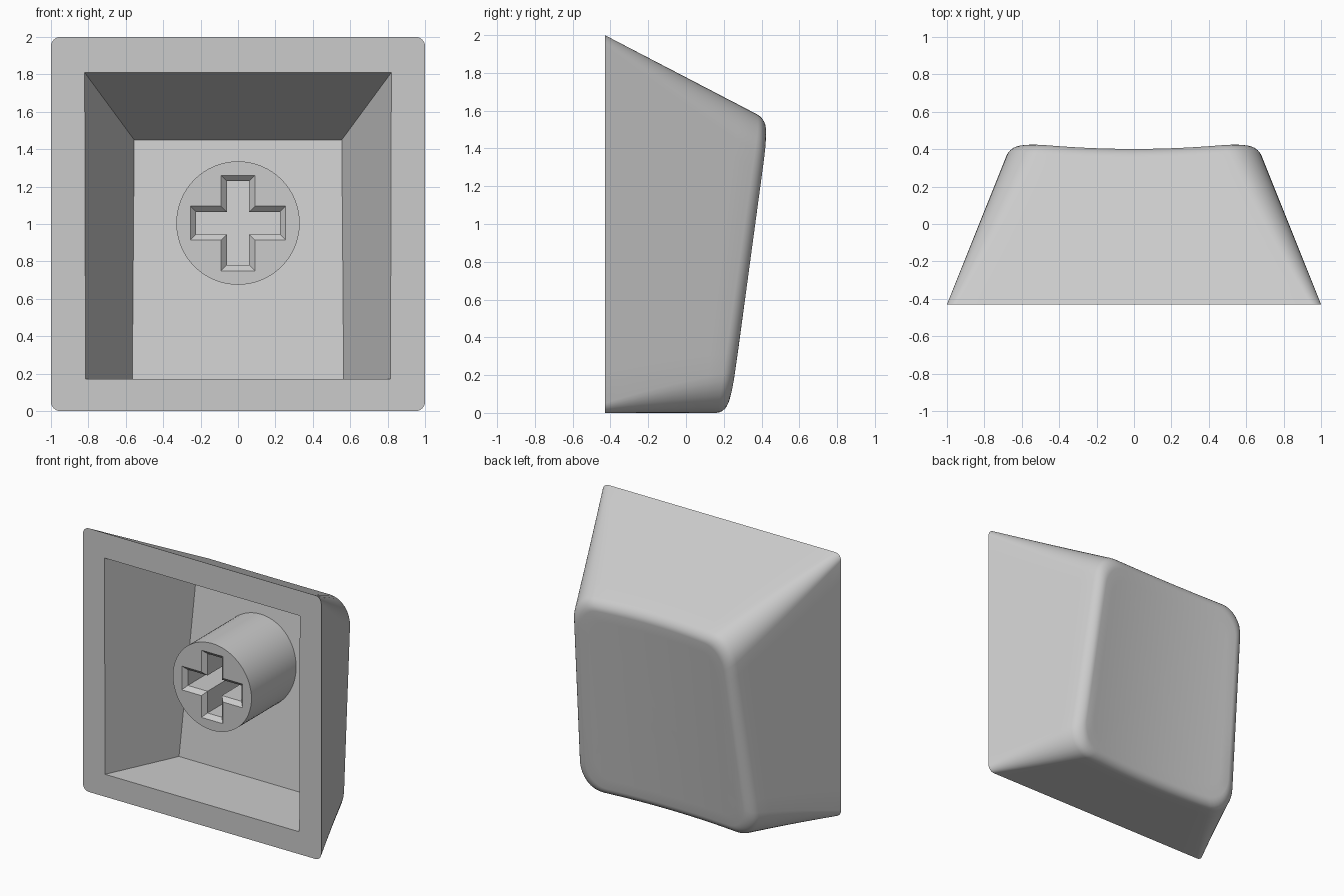
import bpy, bmesh, math

cube = bpy.data.objects.get("Cube")
if cube:
    bpy.data.objects.remove(cube, do_unlink=True)

BASE = -0.43      # plane of the open side
FILLET = 0.06     # rounding around the dished face

grey = bpy.data.materials.new("light grey plastic")
grey.use_nodes = True
grey.diffuse_color = (0.6, 0.6, 0.6, 1)
grey.node_tree.nodes["Principled BSDF"].inputs["Base Color"].default_value = (0.6, 0.6, 0.6, 1)


def dish(x, z):
    """Slanted outer face, hollowed sideways like a cylinder."""
    return 0.187 + 0.142 * z + 0.035 * min((x / 0.6) ** 2, 1.2)


def floor(z):
    """Slanted floor of the cavity."""
    return 0.10 + 0.148 * (z - 0.17)


def rounded_square(r, arc=8, side=12):
    """Unit square outline with rounded corners and subdivided sides."""
    pts = []
    for q in range(4):
        turn = q * math.pi / 2
        c, s = math.cos(turn), math.sin(turn)
        quarter = [(1 - r + r * math.cos(i / arc * math.pi / 2),
                    1 - r + r * math.sin(i / arc * math.pi / 2)) for i in range(arc + 1)]
        quarter += [((1 - r) * (1 - 2 * i / side), 1) for i in range(1, side)]
        pts += [(a * c - b * s, a * s + b * c) for a, b in quarter]
    return pts


def wall(a, b, y, inset=0.0):
    """Point on the tapered body at depth y."""
    half = 1 - 0.4 * (y - BASE)
    mid = (2 - 0.52 * (y - BASE)) / 2
    return a * (half - inset), mid + b * (mid - inset)


def rim_point(a, b, t, drop=0.0, inset=0.0, scale=1.0):
    """Point a fraction t of the way from the base to the dished face."""
    y = 0.35
    for _ in range(6):
        x, z = wall(a, b, y, inset)
        y = dish(x, z) - drop
    if t < 1:
        y = BASE + (y - BASE) * t
        x, z = wall(a, b, y)
    elif scale < 1:
        x, z = x * scale, 0.78 + (z - 0.78) * scale
        y = dish(x, z)
    return x, y, z


def add_ring(bm, pts):
    return [bm.verts.new(p) for p in pts]


def bridge(bm, lower, upper):
    n = len(lower)
    for i in range(n):
        j = (i + 1) % n
        bm.faces.new((lower[i], lower[j], upper[j], upper[i]))


def fill_between(bm, outer, inner):
    """Flat face between an outline and the hole inside it."""
    edges = []
    for ring in (outer, inner):
        for i, v in enumerate(ring):
            w = ring[(i + 1) % len(ring)]
            edges.append(bm.edges.get((v, w)) or bm.edges.new((v, w)))
    bmesh.ops.triangle_fill(bm, edges=edges, use_beauty=True)


def finish(bm, name):
    bmesh.ops.recalc_face_normals(bm, faces=bm.faces[:])
    mesh = bpy.data.meshes.new(name)
    bm.to_mesh(mesh)
    bm.free()
    mesh.materials.append(grey)
    obj = bpy.data.objects.new(name, mesh)
    bpy.context.collection.objects.link(obj)
    bpy.ops.object.select_all(action='DESELECT')
    obj.select_set(True)
    bpy.context.view_layer.objects.active = obj
    bpy.ops.object.shade_smooth_by_angle(angle=math.radians(30))
    return obj


# Key shell: tapered sides whose corners grow rounder towards the face
bm = bmesh.new()
rings = []
for i in range(8):
    t = i / 8
    outline = rounded_square(0.05 + 0.2 * t)
    rings.append(add_ring(bm, [rim_point(a, b, t, FILLET) for a, b in outline]))
outline = rounded_square(0.25)

# Rounded edge
for i in range(7):
    ang = i / 6 * math.pi / 2
    drop, inset = FILLET * (1 - math.sin(ang)), FILLET * (1 - math.cos(ang))
    rings.append(add_ring(bm, [rim_point(a, b, 1, drop, inset) for a, b in outline]))

# Dished face
for i in range(1, 10):
    rings.append(add_ring(bm, [rim_point(a, b, 1, 0, FILLET, 1 - i / 9.3) for a, b in outline]))
for lower, upper in zip(rings, rings[1:]):
    bridge(bm, lower, upper)
bm.faces.new(rings[-1])

# Cavity
mouth = add_ring(bm, [(x, BASE, z) for x, z in
                      ((-0.815, 0.17), (0.815, 0.17), (0.82, 1.81), (-0.82, 1.81))])
bed = add_ring(bm, [(x, floor(z), z) for x, z in
                    ((-0.565, 0.17), (0.565, 0.17), (0.555, 1.45), (-0.555, 1.45))])
bridge(bm, mouth, bed)
bm.faces.new(bed)
fill_between(bm, rings[0], mouth)
finish(bm, "key_shell")


# Stem: round post with a chamfered cross-shaped socket down to the floor
def cross(length, width):
    corner = ((length, -width), (length, width), (width, width))
    pts = []
    for q in range(4):
        c, s = round(math.cos(q * math.pi / 2)), round(math.sin(q * math.pi / 2))
        pts += [(a * c - b * s, a * s + b * c) for a, b in corner]
    return pts


def place(pts, depth):
    return [(x, depth(1.005 + z), 1.005 + z) for x, z in pts]


FRONT = -0.31
circle = [(0.33 * math.cos(k * math.tau / 64), 0.33 * math.sin(k * math.tau / 64))
          for k in range(64)]
front = lambda z: FRONT
chamfer = lambda z: FRONT + 0.03
buried = lambda z: floor(z) + 0.02

bm = bmesh.new()
post_front = add_ring(bm, place(circle, front))
post_back = add_ring(bm, place(circle, buried))
socket = [add_ring(bm, place(cross(0.255, 0.09), front)),
          add_ring(bm, place(cross(0.225, 0.06), chamfer)),
          add_ring(bm, place(cross(0.225, 0.06), buried))]
bridge(bm, post_front, post_back)
bridge(bm, socket[0], socket[1])
bridge(bm, socket[1], socket[2])
fill_between(bm, post_front, socket[0])
fill_between(bm, post_back, socket[2])
finish(bm, "stem")
